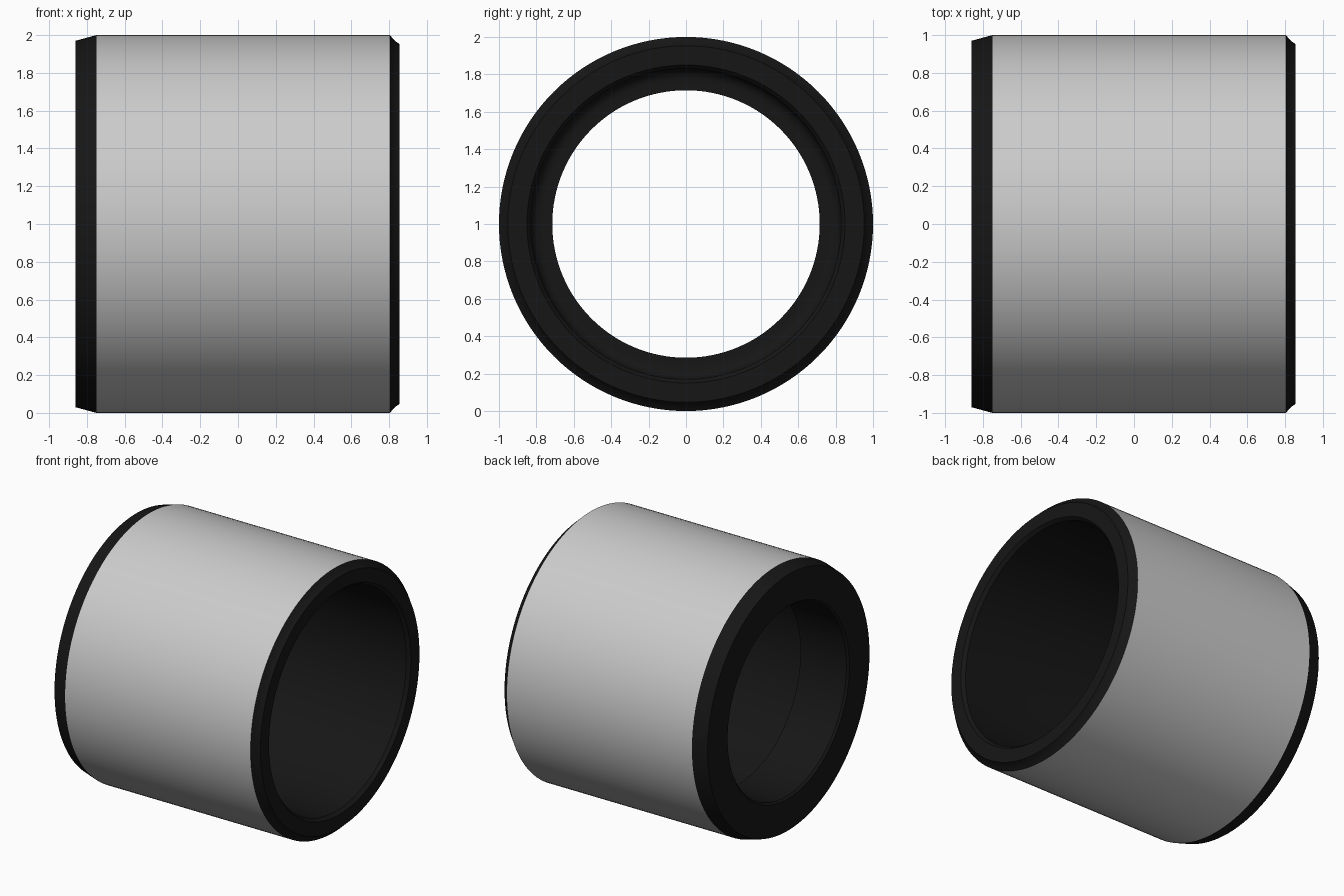
import bpy, math

if "Cube" in bpy.data.objects:
    bpy.data.objects.remove(bpy.data.objects["Cube"])

SEGS = 128


def arc(cx, cr, rad, a0, a1, n=6):
    """Points of a fillet in the (x, radius) profile plane, angles in degrees."""
    pts = []
    for i in range(n + 1):
        a = math.radians(a0 + (a1 - a0) * i / n)
        pts.append((cx + rad * math.cos(a), cr + rad * math.sin(a)))
    return pts


def lathe(name, profile, closed=False, material=None):
    """Spin an (x, radius) profile around the x axis at z = 1."""
    n = len(profile)
    verts = [(x, r * math.cos(t), 1 + r * math.sin(t))
             for t in (2 * math.pi * s / SEGS for s in range(SEGS))
             for x, r in profile]
    faces = []
    for s in range(SEGS):
        a, b = s * n, (s + 1) % SEGS * n
        for i in range(n if closed else n - 1):
            j = (i + 1) % n
            faces.append((a + i, a + j, b + j, b + i))
    mesh = bpy.data.meshes.new(name)
    mesh.from_pydata(verts, [], faces)
    obj = bpy.data.objects.new(name, mesh)
    bpy.context.collection.objects.link(obj)
    if material:
        mesh.materials.append(material)
    bpy.ops.object.select_all(action='DESELECT')
    obj.select_set(True)
    bpy.context.view_layer.objects.active = obj
    bpy.ops.object.shade_smooth_by_angle(angle=math.radians(30))
    return obj


black = bpy.data.materials.new("black")
black.diffuse_color = (0.008, 0.008, 0.008, 1)
black.use_nodes = True
black.node_tree.nodes["Principled BSDF"].inputs["Base Color"].default_value = black.diffuse_color

# Grey outer skin
lathe("outer_sleeve", [(0.805, 1.0), (-0.75, 1.0)][::-1][::-1])

# Black end caps, stepped bore and rims in one profile
liner = [(-0.75, 1.0), (-0.86, 0.97), (-0.86, 0.73), (-0.845, 0.715),
         (-0.46, 0.715)]
liner += arc(-0.40, 0.77, 0.06, 180, 90)      # fillet where the bore widens
liner += [(0.83, 0.83), (0.855, 0.85), (0.855, 0.953)]
liner += [(0.838, 0.964), (0.82, 0.98), (0.805, 1.0)]  # hollow outer rim
lathe("bore_liner", liner, material=black)

# Point every surface outwards
for obj in bpy.data.objects:
    p = obj.data.polygons[0]
    if p.normal.x > 0 or (abs(p.normal.x) < 1e-4 and
                          p.normal.y * p.center.y + p.normal.z * (p.center.z - 1) < 0):
        obj.data.flip_normals()
